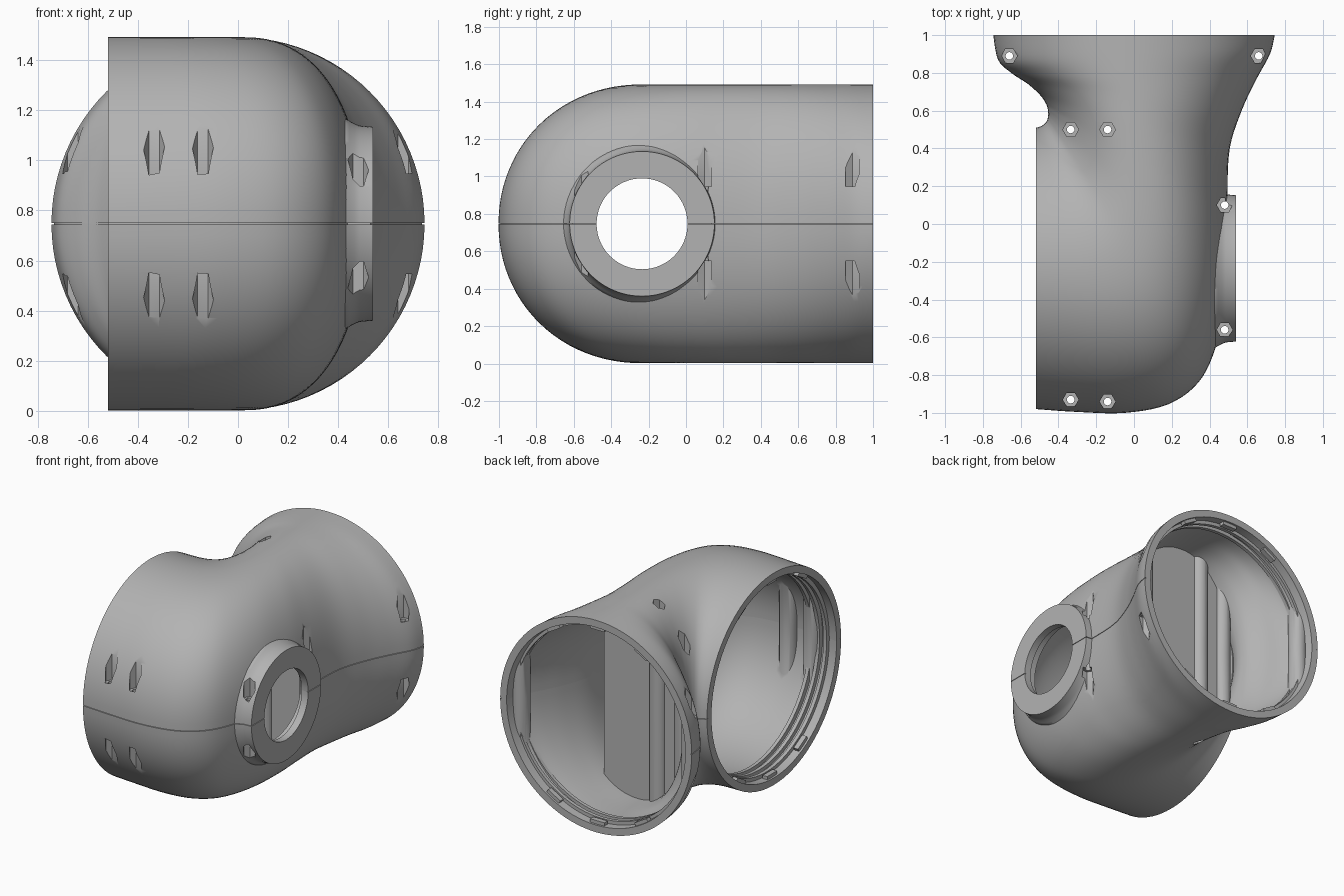
import bpy, bmesh, math
from mathutils import Vector, Matrix

default = bpy.data.objects.get("Cube")
if default:
    bpy.data.objects.remove(default, do_unlink=True)

MID = 0.747            # height of the seam
RADIUS = 0.745         # radius of both big mouths
WALL = 0.05
AXIS_Y = -0.235        # centre line of the side mouth and the flange
X, Y, Z = Vector((1, 0, 0)), Vector((0, 1, 0)), Vector((0, 0, 1))


# ---------- helpers ----------
def ring(centre, u, v, sides, power=2):
    """Ellipse with half axes u and v; power above 2 makes its +u side fuller."""
    points = []
    for i in range(sides):
        c, s = math.cos(2 * math.pi * i / sides), math.sin(2 * math.pi * i / sides)
        n = power if c > 0 else 2
        grow = (abs(c) ** n + abs(s) ** n) ** (-1 / n)
        points.append(centre + (u * c + v * s) * grow)
    return points


def turned(profile, centre, axis, u, v, sides):
    """Rings for (distance along axis, radius) pairs."""
    return [ring(centre + axis * d, u * r, v * r, sides) for d, r in profile]


def solid(name, skins):
    """One object from (rings, closed) skins; open skins get end caps."""
    bm = bmesh.new()
    for rings, closed in skins:
        loops = [[bm.verts.new(p) for p in pts] for pts in rings]
        pairs = list(zip(loops, loops[1:]))
        if closed:
            pairs.append((loops[-1], loops[0]))
        else:
            bm.faces.new(loops[0])
            bm.faces.new(loops[-1])
        for a, b in pairs:
            for i in range(len(a)):
                j = (i + 1) % len(a)
                bm.faces.new((a[i], a[j], b[j], b[i]))
    bmesh.ops.recalc_face_normals(bm, faces=bm.faces)
    mesh = bpy.data.meshes.new(name)
    bm.to_mesh(mesh)
    bm.free()
    obj = bpy.data.objects.new(name, mesh)
    bpy.context.collection.objects.link(obj)
    return obj


def block(centre, u, v, w):
    """Box skin from a centre and three half-size vectors."""
    return ([[centre + s * w + a * u + b * v
              for a, b in ((-1, -1), (1, -1), (1, 1), (-1, 1))]
             for s in (-1, 1)], False)


def boolean(target, tool, operation):
    mod = target.modifiers.new("cut", "BOOLEAN")
    mod.operation, mod.object, mod.solver = operation, tool, "EXACT"
    bpy.context.view_layer.update()
    graph = bpy.context.evaluated_depsgraph_get()
    mesh = bpy.data.meshes.new_from_object(target.evaluated_get(graph))
    target.modifiers.clear()
    target.data = mesh
    bpy.data.objects.remove(tool, do_unlink=True)


def spline(points, steps):
    """Catmull-Rom curve through the points."""
    pts = [points[0]] + points + [points[-1]]
    out = []
    for p, q, r, s in zip(pts, pts[1:], pts[2:], pts[3:]):
        for k in range(steps):
            t = k / steps
            out.append(0.5 * (2 * q + (r - p) * t + (2 * p - 5 * q + 4 * r - s) * t * t
                              + (3 * q - p - 3 * r + s) * t ** 3))
    return out + [points[-1]]


# ---------- elbow body: plan points on the inner and outer bend ----------
inner = [(-.52, .51), (-.50, .515), (-.48, .525), (-.465, .54), (-.458, .555),
         (-.455, .57), (-.454, .585), (-.456, .605), (-.465, .635), (-.495, .68),
         (-.56, .74), (-.65, .80), (-.72, .87), (-.745, 1)]
outer = [(-.52, -.98), (-.3, -.995), (-.05, -1), (.18, -.955), (.34, -.84),
         (.43, -.66), (.485, -.4), (.5, -.1), (.495, .15), (.507, .4),
         (.57, .6), (.645, .76), (.72, .90), (.745, 1)]
inner = spline([Vector((x, y, MID)) for x, y in inner], 5)
outer = spline([Vector((x, y, MID)) for x, y in outer], 5)


def sections(inset):
    rings = []
    for k, (a, b) in enumerate(zip(inner, outer)):
        half = (b - a) / 2
        half = half.normalized() * (half.length - inset)
        fuller = 2 + .28 * math.sin(math.pi * k / (len(inner) - 1)) ** 2
        rings.append(ring((a + b) / 2, half, Z * (RADIUS - inset), 96, fuller))
    return rings


housing = solid("upper_housing", [(sections(0), False)])

# round flange with a small flare at its root
hub = Vector((0, AXIS_Y, MID))
flare = [(.25, .422), (.428, .422), (.445, .411), (.465, .4), (.485, .392), (.54, .387)]
boolean(housing, solid("flange", [(turned(flare, hub, X, Y, Z, 96), False)]), "UNION")

# ---------- hollow, with the inside details left standing ----------
hollow = sections(WALL)
hollow = [[p - X * .2 for p in hollow[0]]] + hollow + [[p + Y * .2 for p in hollow[-1]]]
cavity = solid("cavity", [(hollow, False)])

# screw posts: x, y, height of pocket floor above the seam
screws = [(.66, .89, .2), (-.66, .89, .2), (.48, .1, .2), (.48, -.56, .15),
          (-.335, -.93, .19), (-.14, -.94, .19), (-.335, .5, .33), (-.14, .5, .63)]


def upright(radius, sides, from_floor=False):
    return [(turned([(f if from_floor else -.9, radius), (.9, radius)],
                    Vector((x, y, MID)), Z, X, Y, sides), False) for x, y, f in screws]


boolean(cavity, solid("posts", upright(.06, 24)), "DIFFERENCE")

# inner partition, seating ridges and catch tabs
details = [block(Vector((-.03, .505, MID)), X * .305, Y * .015, Z)]
mouths = [(Vector((0, 1, MID)), -Y, X, (.06, .115)),
          (Vector((-.52, AXIS_Y, MID)), X, Y, (.06, .115, .17))]
for centre, inward, side, depths in mouths:
    for depth in depths:
        band = [(depth, .73), (depth, .67), (depth + .025, .67), (depth + .025, .73)]
        details.append((turned(band, centre, inward, side, Z, 96), True))
    for degrees in (60, 90, 120):
        angle = math.radians(degrees)
        out = side * math.cos(angle) + Z * math.sin(angle)
        along = Z * math.cos(angle) - side * math.sin(angle)
        details.append(block(centre + inward * .032 + out * .7,
                             out * .03, along * .055, inward * .018))
boolean(cavity, solid("details", details), "DIFFERENCE")
boolean(housing, cavity, "DIFFERENCE")

# ---------- hexagon pockets, screw holes and flange bore ----------
boolean(housing, solid("pockets", upright(.042, 6, True)), "DIFFERENCE")
bore = [(.2, .275), (.49, .275), (.49, .243), (.7, .243)]
holes = upright(.02, 16) + [(turned(bore, hub, X, Y, Z, 64), False)]
boolean(housing, solid("holes", holes), "DIFFERENCE")

# ---------- split at the seam, with a shallow groove along its outside ----------
below = block(Vector((0, 0, MID - 1)), X * 2, Y * 2, Z)
boolean(housing, solid("below", [below]), "DIFFERENCE")

groove = solid("groove", [block(Vector((0, 0, MID)), X * 2, Y * 2, Z * .002)])
boolean(groove, solid("core", [(sections(.01), False)]), "DIFFERENCE")
plug = turned([(.2, .375), (.53, .375)], hub, X, Y, Z, 64)
boolean(groove, solid("plug", [(plug, False)]), "DIFFERENCE")
boolean(housing, groove, "DIFFERENCE")

# ---------- colour, shading and the mirrored lower half ----------
grey = bpy.data.materials.new("plain_grey")
grey.use_nodes = True
tone = (.45, .45, .45, 1)
grey.diffuse_color = tone
grey.node_tree.nodes["Principled BSDF"].inputs["Base Color"].default_value = tone

mesh = housing.data
mesh.materials.clear()
mesh.materials.append(grey)
mesh.shade_smooth()
mesh.set_sharp_from_angle(angle=math.radians(35))

lower = bpy.data.objects.new("lower_housing", mesh.copy())
bpy.context.collection.objects.link(lower)
flip = Matrix.Translation(Z * MID) @ Matrix.Scale(-1, 4, Z) @ Matrix.Translation(-Z * MID)
lower.data.transform(flip)
lower.data.flip_normals()
